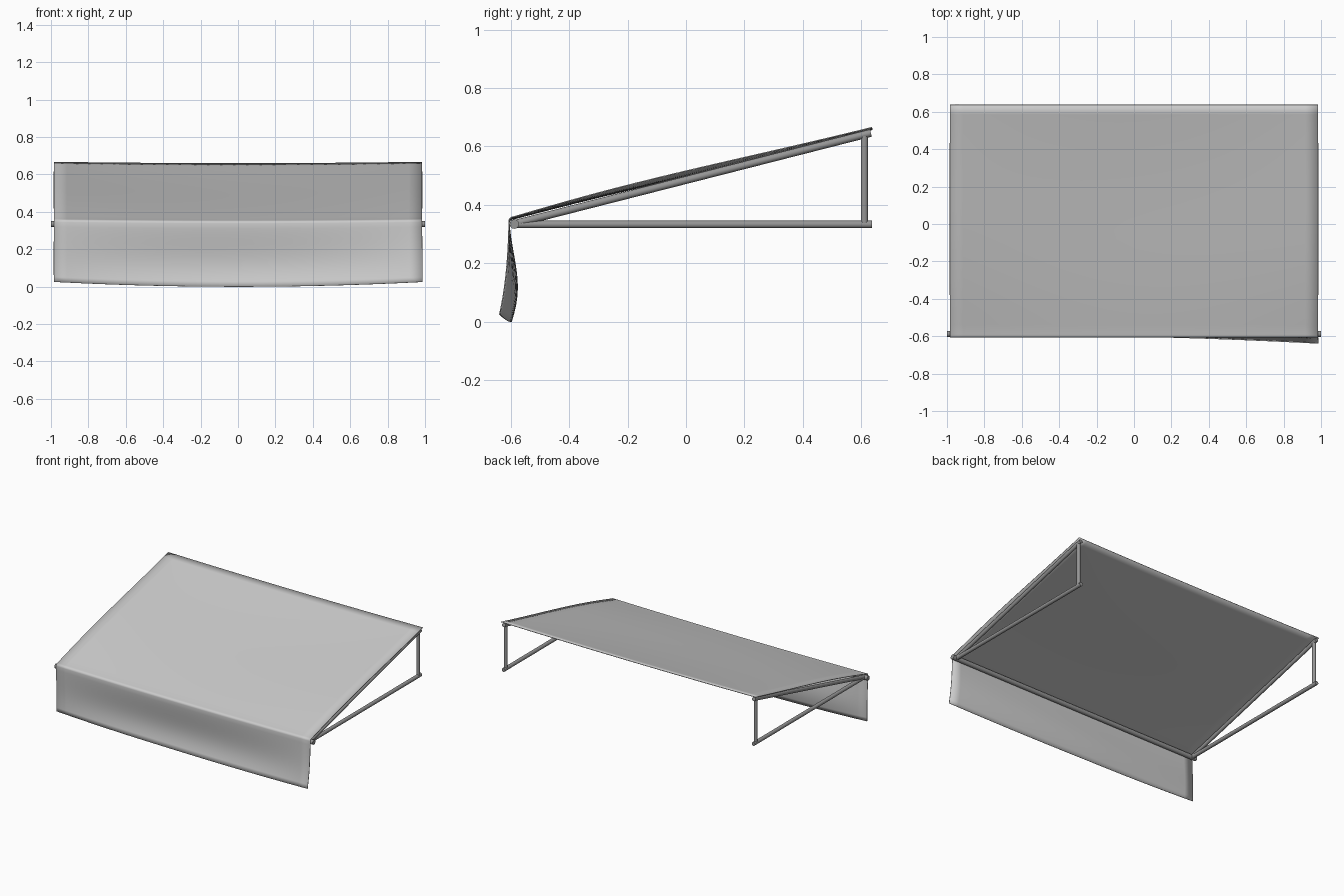
import bpy, bmesh, math
from mathutils import Vector

if "Cube" in bpy.data.objects:
    bpy.data.objects.remove(bpy.data.objects["Cube"])


def material(name, value):
    m = bpy.data.materials.new(name)
    m.diffuse_color = (value, value, value, 1)
    m.use_nodes = True
    m.node_tree.nodes["Principled BSDF"].inputs["Base Color"].default_value = m.diffuse_color
    return m


FABRIC = material("light_grey_fabric", 0.6)
METAL = material("mid_grey_metal", 0.3)
HALF = 0.985          # half width of the cloth


def finish(name, bm, mat, smooth=True):
    mesh = bpy.data.meshes.new(name)
    bm.to_mesh(mesh)
    bm.free()
    mesh.materials.append(mat)
    ob = bpy.data.objects.new(name, mesh)
    bpy.context.collection.objects.link(ob)
    bpy.context.view_layer.objects.active = ob
    ob.select_set(True)
    bpy.ops.object.shade_smooth_by_angle(angle=math.radians(40))
    ob.select_set(False)
    return ob


def tube(name, a, b, radius):
    a, b = Vector(a), Vector(b)
    bm = bmesh.new()
    bmesh.ops.create_cone(bm, cap_ends=True, segments=20, radius1=radius,
                          radius2=radius, depth=(b - a).length)
    rot = (b - a).to_track_quat('Z', 'Y').to_matrix()
    bmesh.ops.rotate(bm, verts=bm.verts, cent=(0, 0, 0), matrix=rot)
    bmesh.ops.translate(bm, verts=bm.verts, vec=(a + b) / 2)
    return finish(name, bm, METAL)


# Cloth: sloping canopy with a slight sag, folded over the front bar
def canopy(x, t):
    """t runs from the back edge (0) to the front fold (1)."""
    k = x / HALF
    y = 0.637 - 1.227 * t
    z = 0.667 - 0.306 * t
    z += 0.011 * math.sin(math.pi * t ** 1.6) - 0.007 * (1 - k * k)
    z -= 0.012 * (1 - k * k) * math.sin(math.pi * t)
    return Vector((x, y, z))


def valance(x, t):
    """t runs from the fold (0) to the hem (1)."""
    k = x / HALF
    top = 0.345 - 0.007 * (1 - k * k)
    hem = 0.025 * k * k
    flare = max(0.0, (k + 0.25) / 1.25) ** 1.6
    belly = 0.024 * math.sin(math.pi * t ** 1.5) * math.cos(1.5 * k) ** 0.7
    y = -0.608 + 0.008 * t * (1 - flare) - 0.032 * t ** 1.5 * flare + belly
    return Vector((x, y, top + (hem - top) * t))


def fold(x, angle):
    a, b = canopy(x, 1), valance(x, 0)
    return Vector((x, a.y + (b.y - a.y) * math.sin(angle),
                   b.z + (a.z - b.z) * math.cos(angle)))


bm = bmesh.new()
columns = [-HALF + 2 * HALF * i / 28 for i in range(29)]
rows = []
for j in range(25):
    rows.append([bm.verts.new(canopy(x, j / 24)) for x in columns])
for j in range(1, 4):
    rows.append([bm.verts.new(fold(x, j * math.pi / 8)) for x in columns])
for j in range(13):
    rows.append([bm.verts.new(valance(x, j / 12)) for x in columns])
for r0, r1 in zip(rows, rows[1:]):
    for i in range(len(columns) - 1):
        bm.faces.new((r0[i], r1[i], r1[i + 1], r0[i + 1]))
cloth = finish("awning_cloth", bm, FABRIC)
solid = cloth.modifiers.new("thickness", 'SOLIDIFY')
solid.thickness = 0.004
solid.offset = -1

# Front bar carrying the fold
tube("front_bar", (-1, -0.588, 0.334), (1, -0.588, 0.334), 0.016)

# Triangular side frames
for side, sx in (("left", -0.968), ("right", 0.968)):
    tube(side + "_bottom_bar", (sx, -0.588, 0.333), (sx, 0.637, 0.333), 0.013)
    tube(side + "_sloping_bar", (sx, -0.58, 0.337), (sx, 0.633, 0.646), 0.013)
    tube(side + "_back_post", (sx, 0.611, 0.333), (sx, 0.611, 0.642), 0.0125)
